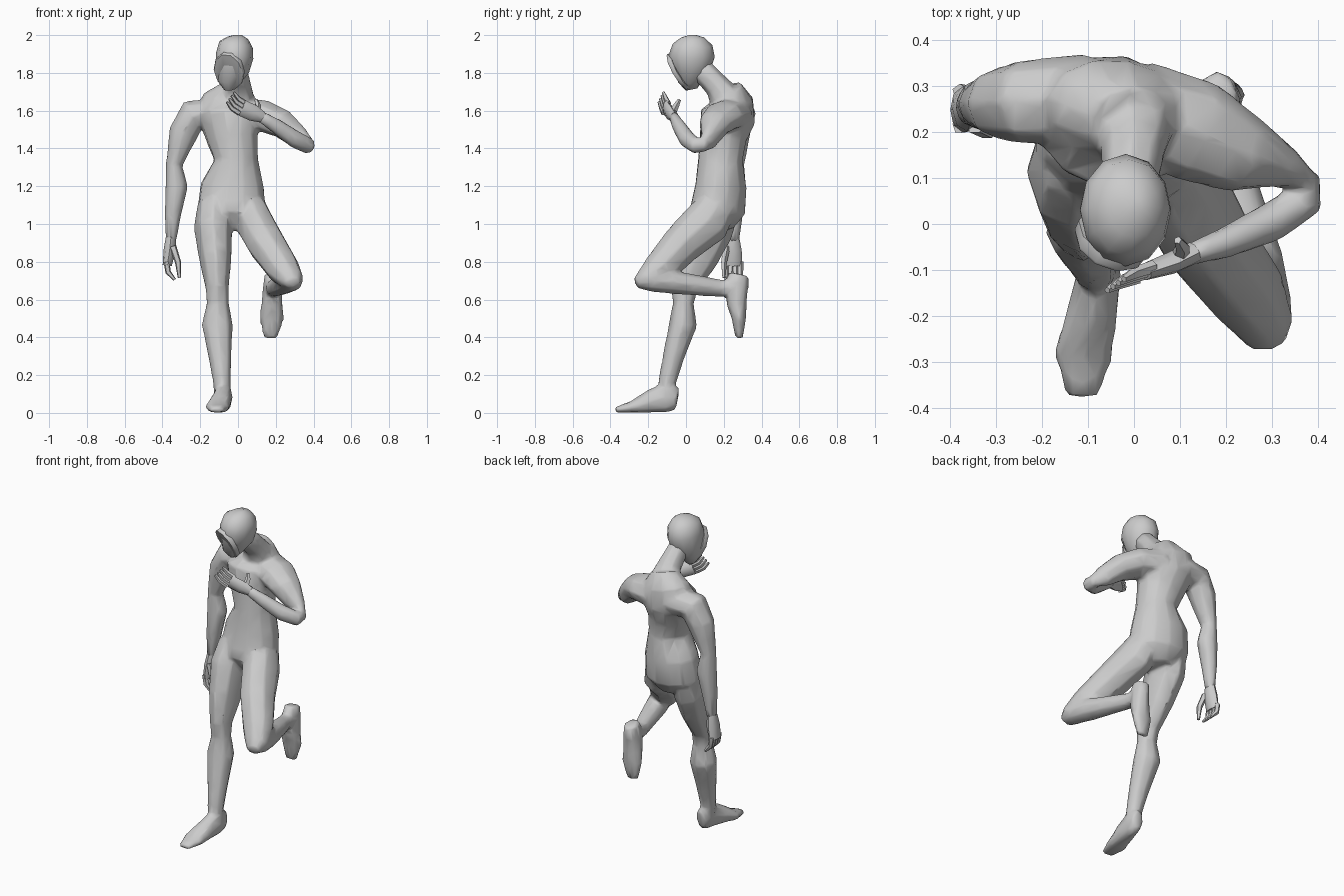
import bpy, bmesh, math
from mathutils import Vector

def loft(name, sections, ref=(1, 0, 0), sides=8):
    """Skin elliptical rings (x, y, z, half width along ref, half depth) along a path."""
    pts = [Vector(s[:3]) for s in sections]
    bm = bmesh.new()
    rings = []
    for i, s in enumerate(sections):
        before = (pts[i] - pts[i - 1]).normalized() if i else Vector()
        after = (pts[i + 1] - pts[i]).normalized() if i < len(pts) - 1 else Vector()
        t = (before + after).normalized()
        u = Vector(ref)
        u = (u - t * u.dot(t)).normalized()
        v = t.cross(u)
        ring = []
        for k in range(sides):
            a = 2 * math.pi * k / sides
            p = pts[i] + u * s[3] * math.cos(a) + v * s[4] * math.sin(a)
            p.z = max(p.z, 0)
            ring.append(bm.verts.new(p))
        rings.append(ring)
    for r, q in zip(rings, rings[1:]):
        for k in range(sides):
            n = (k + 1) % sides
            bm.faces.new((r[k], r[n], q[n], q[k]))
    bm.faces.new(rings[0])
    bm.faces.new(rings[-1])
    bmesh.ops.recalc_face_normals(bm, faces=bm.faces)
    me = bpy.data.meshes.new(name)
    bm.to_mesh(me)
    bm.free()
    ob = bpy.data.objects.new(name, me)
    bpy.context.collection.objects.link(ob)
    bpy.ops.object.select_all(action='DESELECT')
    ob.select_set(True)
    bpy.context.view_layer.objects.active = ob
    bpy.ops.object.shade_smooth_by_angle(angle=math.radians(50))
    return ob

def fingers(name, base, mid, tip, spread, r):
    """Four fingers side by side, offset along the spread vector."""
    for i in range(4):
        off = Vector(spread) * (i - 1.5)
        loft(f"{name}_{i + 1}",
             [(*(Vector(p) + off), w, w) for p, w in ((base, r), (mid, r * .9), (tip, r * .5))],
             ref=spread, sides=5)

def fuse(name, parts):
    """Join overlapping parts into one continuous low-poly skin."""
    bpy.ops.object.select_all(action='DESELECT')
    for p in parts:
        p.select_set(True)
    ob = parts[0]
    bpy.context.view_layer.objects.active = ob
    bpy.ops.object.join()
    ob.name = name
    m = ob.modifiers.new("skin", 'REMESH')
    m.mode, m.voxel_size, m.use_smooth_shade = 'VOXEL', .01, True
    m = ob.modifiers.new("blend", 'SMOOTH')
    m.factor, m.iterations = .5, 6
    m = ob.modifiers.new("reduce", 'DECIMATE')
    m.ratio = .06
    for n in ("skin", "blend", "reduce"):
        bpy.ops.object.modifier_apply(modifier=n)
    bpy.ops.object.shade_smooth_by_angle(angle=math.radians(60))

body = []
def part(*args, **kw):
    body.append(loft(*args, **kw))

# torso, slightly turned at the shoulders, and neck
part("torso", [
    (-.04, .17, .97, .08, .08), (-.035, .165, 1.06, .185, .15), (-.03, .185, 1.2, .172, .138),
    (-.01, .182, 1.34, .118, .12), (-.03, .195, 1.45, .138, .125), (-.045, .222, 1.57, .172, .15),
    (-.03, .245, 1.65, .165, .11), (-.01, .22, 1.715, .09, .08)], ref=(1, -.2, 0), sides=12)
part("neck", [(-.01, .225, 1.64, .11, .1), (0, .165, 1.73, .072, .068), (-.01, .08, 1.82, .06, .064)])

# hanging arm
part("hanging_arm", [
    (-.1, .268, 1.585, .105, .085), (-.24, .265, 1.575, .092, .088), (-.29, .262, 1.48, .08, .078),
    (-.338, .26, 1.31, .05, .044), (-.325, .26, 1.2, .06, .06), (-.345, .255, 1.05, .048, .045),
    (-.355, .25, .91, .033, .029)], ref=(0, 1, 0))
# bent arm
part("bent_upper_arm", [
    (.0, .25, 1.585, .11, .09), (.14, .2, 1.57, .113, .085), (.235, .152, 1.53, .09, .078),
    (.335, .12, 1.445, .042, .06), (.38, .09, 1.415, .024, .036)], ref=(.5, 1, 0))
part("bent_forearm", [
    (.375, .11, 1.42, .034, .03), (.37, .052, 1.415, .045, .044), (.3, .005, 1.45, .048, .044),
    (.2, -.04, 1.52, .041, .035), (.12, -.067, 1.57, .031, .025)], ref=(0, 0, 1))

# standing leg
part("standing_leg", [
    (-.125, .165, 1.1, .09, .12), (-.132, .115, .98, .102, .14), (-.12, .05, .82, .087, .12),
    (-.11, -.01, .66, .062, .073), (-.107, -.014, .58, .06, .056), (-.11, -.015, .47, .083, .075),
    (-.095, -.065, .3, .062, .058), (-.085, -.1, .16, .047, .048), (-.08, -.1, .08, .045, .045)])
part("standing_foot", [
    (-.068, -.045, .075, .035, .06), (-.075, -.1, .085, .047, .085), (-.09, -.19, .06, .056, .062),
    (-.11, -.285, .03, .066, .033), (-.113, -.375, .015, .036, .016)])

# raised leg, knee forward and shin folded back
part("raised_thigh", [
    (.05, .18, 1.12, .085, .1), (.085, .11, 1.01, .105, .128), (.15, -.02, .895, .105, .108),
    (.238, -.14, .765, .092, .09), (.282, -.22, .705, .068, .058), (.29, -.264, .685, .04, .03)])
part("raised_shin", [
    (.292, -.255, .695, .038, .035), (.285, -.19, .7, .061, .058), (.26, -.09, .695, .068, .064),
    (.222, .06, .675, .057, .055), (.19, .18, .66, .046, .047), (.18, .26, .66, .04, .047)])
part("raised_foot", [
    (.182, .28, .735, .042, .052), (.182, .268, .68, .05, .065), (.18, .268, .58, .057, .054),
    (.178, .28, .5, .066, .039), (.172, .282, .395, .036, .02)])
fuse("body", body)

# bowed head
loft("head", [
    (-.05, .03, 1.712, .025, .03), (-.05, .022, 1.75, .06, .062), (-.03, .03, 1.82, .09, .1),
    (-.018, .03, 1.89, .1, .122), (-.01, .035, 1.95, .09, .105), (0, .035, 1.985, .055, .065),
    (0, .035, 2.0, .02, .02)], sides=12)
loft("face_plate", [
    (-.042, -.022, 1.818, .084, .108), (-.05, -.04, 1.808, .084, .112),
    (-.052, -.045, 1.805, .08, .107)], ref=(1, -.35, -.1), sides=10)

# hanging hand
loft("hanging_palm", [
    (-.355, .25, .93, .032, .027), (-.362, .248, .86, .047, .032), (-.375, .248, .78, .05, .024)],
    ref=(0, 1, 0))
fingers("hanging_finger", (-.378, .25, .8), (-.37, .25, .745), (-.335, .25, .705), (0, .025, 0), .017)
loft("hanging_thumb", [
    (-.345, .215, .88, .02, .02), (-.318, .2, .8, .017, .017), (-.31, .2, .715, .009, .009)],
    ref=(0, 1, 0), sides=5)

# bent hand
loft("bent_palm", [
    (.13, -.062, 1.565, .03, .024), (.08, -.085, 1.588, .044, .024), (.02, -.105, 1.615, .044, .018)],
    ref=(.4, 0, 1))
fingers("bent_finger", (.025, -.105, 1.612), (-.015, -.118, 1.638), (-.04, -.132, 1.672),
        (.012, .008, .017), .015)
loft("bent_thumb", [
    (.1, -.07, 1.59, .02, .02), (.105, -.05, 1.63, .016, .016), (.095, -.035, 1.658, .009, .009)],
    sides=5)
